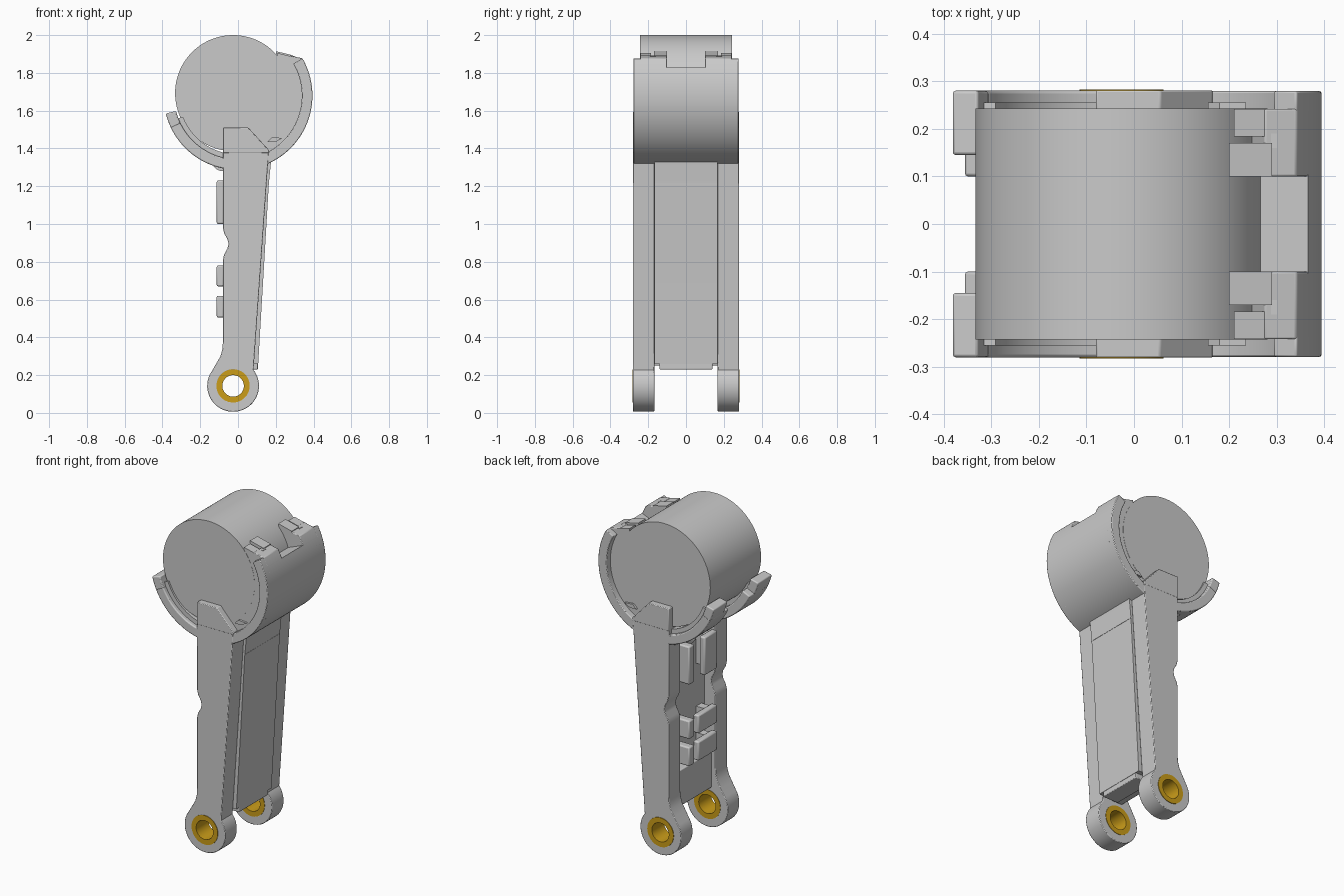
import bpy, bmesh
from math import cos, sin, radians

if "Cube" in bpy.data.objects:
    bpy.data.objects.remove(bpy.data.objects["Cube"], do_unlink=True)


def make_material(name, rgb):
    m = bpy.data.materials.new(name)
    m.use_nodes = True
    m.diffuse_color = (*rgb, 1)
    m.node_tree.nodes["Principled BSDF"].inputs["Base Color"].default_value = (*rgb, 1)
    return m


GREY = make_material("light grey", (0.59, 0.59, 0.59))
GOLD = make_material("brass gold", (0.6, 0.34, 0.01))

DRUM, CRADLE, EYE = (-0.026, 1.693), (0, 1.68), (-0.026, 0.143)
R_OUT, R_IN = 0.394, 0.338


def arc(c, r, a0, a1, n=32):
    """Points on an arc in the xz plane, angles in degrees."""
    angles = [radians(a0 + (a1 - a0) * i / n) for i in range(n + 1)]
    return [(c[0] + r * cos(a), c[1] + r * sin(a)) for a in angles]


def ring(c, r0, r1, a0, a1, n=48):
    return arc(c, r1, a0, a1, n) + arc(c, r0, a1, a0, n)


def box(x0, x1, z0, z1):
    return [(x0, z0), (x1, z0), (x1, z1), (x0, z1)]


def activate(ob):
    bpy.ops.object.select_all(action="DESELECT")
    ob.select_set(True)
    bpy.context.view_layer.objects.active = ob


def extrude(name, profile, y0, y1, bevel=0, hole=None, mat=GREY):
    """Extrude an xz profile along y, optionally drilled and with soft edges."""
    bm = bmesh.new()
    face = bm.faces.new([bm.verts.new((x, y0, z)) for x, z in profile])
    out = bmesh.ops.extrude_face_region(bm, geom=[face])
    moved = [v for v in out["geom"] if isinstance(v, bmesh.types.BMVert)]
    bmesh.ops.translate(bm, verts=moved, vec=(0, y1 - y0, 0))
    bmesh.ops.recalc_face_normals(bm, faces=bm.faces)
    me = bpy.data.meshes.new(name)
    bm.to_mesh(me)
    bm.free()
    ob = bpy.data.objects.new(name, me)
    bpy.context.collection.objects.link(ob)
    me.materials.append(mat)
    activate(ob)
    if hole:
        cutter = extrude("hole_cutter", arc(*hole, 0, 352.5, 47), y0 - 0.1, y1 + 0.1)
        cutter.hide_render = True
        activate(ob)
        mod = ob.modifiers.new("drill", "BOOLEAN")
        mod.operation, mod.object, mod.solver = "DIFFERENCE", cutter, "EXACT"
        bpy.ops.object.modifier_apply(modifier="drill")
        bpy.data.objects.remove(cutter, do_unlink=True)
    if bevel:
        mod = ob.modifiers.new("soft_edges", "BEVEL")
        mod.width, mod.segments, mod.limit_method = bevel, 2, "ANGLE"
        mod.angle_limit = radians(40)
    bpy.ops.object.shade_smooth_by_angle(angle=radians(32))
    return ob


def pair(name, profile, y0, y1, **kw):
    """The same part at both ends of the y axis."""
    extrude("front_" + name, profile, -y1, -y0, **kw)
    extrude("back_" + name, profile, y0, y1, **kw)


# Drum held by the cradle
extrude("drum", arc(DRUM, 0.307, 0, 357, 119), -0.243, 0.243)

# Cradle: core flush with the drum, raised end rims and horns
extrude("cradle_core", ring(CRADLE, 0.27, R_OUT, -105, 22), -0.242, 0.242)
pair("cradle_rim", ring(CRADLE, R_IN, R_OUT, -100, 30), 0.235, 0.279, bevel=0.004)
horn = arc(CRADLE, R_OUT, 15, 30, 8) + [(0.275, 1.892), (0.235, 1.80), (0.26, 1.74)]
pair("cradle_horn", horn, 0.10, 0.242, bevel=0.004)

# Slotted clip fingers reaching over the drum
pair("inner_clip", [(0.20, 1.915), (0.29, 1.893), (0.29, 1.78), (0.20, 1.78)], 0.10, 0.17)
pair("outer_clip", [(0.21, 1.905), (0.29, 1.885), (0.29, 1.78), (0.21, 1.78)], 0.184, 0.242)
pair("clip_bridge", box(0.28, 0.30, 1.78, 1.889), 0.16, 0.19)
pair("rim_catch", [(0.155, 1.435), (0.20, 1.435), (0.235, 1.455), (0.18, 1.46)], 0.23, 0.255)

# Open lips on the other side, narrower toward their tips
pair("lip", ring(CRADLE, R_IN, R_OUT, 205, 264), 0.10, 0.28, bevel=0.006)
pair("lip_tip", ring(CRADLE, R_IN, R_OUT, 194, 206, 8), 0.145, 0.28, bevel=0.006)
pair("lip_rib", ring(CRADLE, 0.312, R_IN + 0.01, 201, 258), 0.15, 0.255)
pair("lip_gusset", arc((-0.08, 1.34), 0.06, 180, 270, 10) + [(-0.08, 1.34)], 0.18, 0.24)

# Tapered arms ending in round eyes
arm = arc(EYE, 0.137, 38, -215, 60) + [
    (-0.115, 0.262), (-0.093, 0.30), (-0.082, 0.34), (-0.08, 0.38),
    (-0.08, 0.81), (-0.073, 0.84), (-0.056, 0.87), (-0.05, 0.895),
    (-0.056, 0.92), (-0.073, 0.95), (-0.08, 0.98), (-0.08, 1.385),
    (0.163, 1.385), (0.085, 0.27)]
pair("arm", arm, 0.168, 0.28, bevel=0.006, hole=(EYE, 0.085))
pair("arm_tab", [(-0.08, 1.375), (-0.08, 1.51), (0.055, 1.51), (0.165, 1.39), (0.165, 1.375)],
     0.22, 0.281, bevel=0.004)

# Brass bushings
bush = arc(EYE, 0.088, 0, 352.5, 47)
pair("bushing", bush, 0.166, 0.283, hole=(EYE, 0.057), mat=GOLD)

# Web between the arms
panel = [(-0.005, 0.26), (0.107, 0.26), (0.163, 1.21), (0.176, 1.34), (-0.005, 1.36)]
extrude("web_panel", panel, -0.168, 0.168)
extrude("web_foot", box(0.0, 0.105, 0.23, 0.27), -0.14, 0.14, bevel=0.004)
extrude("web_lower_block", box(-0.055, 0.02, 0.25, 0.47), -0.17, 0.17, bevel=0.006)
extrude("panel_seam", box(0.15, 0.1645, 1.208, 1.214), -0.168, 0.168)

# Cable guides standing on the open side of the web
for name, z0, z1 in (("upper", 1.0, 1.23), ("middle", 0.67, 0.78), ("lower", 0.505, 0.62)):
    extrude(name + "_guide_post", box(-0.113, 0, z0, z1), 0.08, 0.13, bevel=0.008)
    y1 = -0.02 if name == "upper" else 0.04
    extrude(name + "_guide_plate", box(-0.113, -0.075, z0, z1), -0.14, y1, bevel=0.008)
    extrude(name + "_guide_stem", box(-0.08, 0, z0 + 0.02, z1 - 0.02), -0.14, -0.09)

# Round boss above the guides
bpy.ops.mesh.primitive_torus_add(major_radius=0.04, minor_radius=0.018, major_segments=32,
                                 minor_segments=10, location=(-0.03, 0.0, 1.24),
                                 rotation=(0, radians(90), 0))
boss = bpy.context.object
boss.name = "round_boss"
boss.data.materials.append(GREY)
bpy.ops.object.shade_smooth_by_angle(angle=radians(40))
